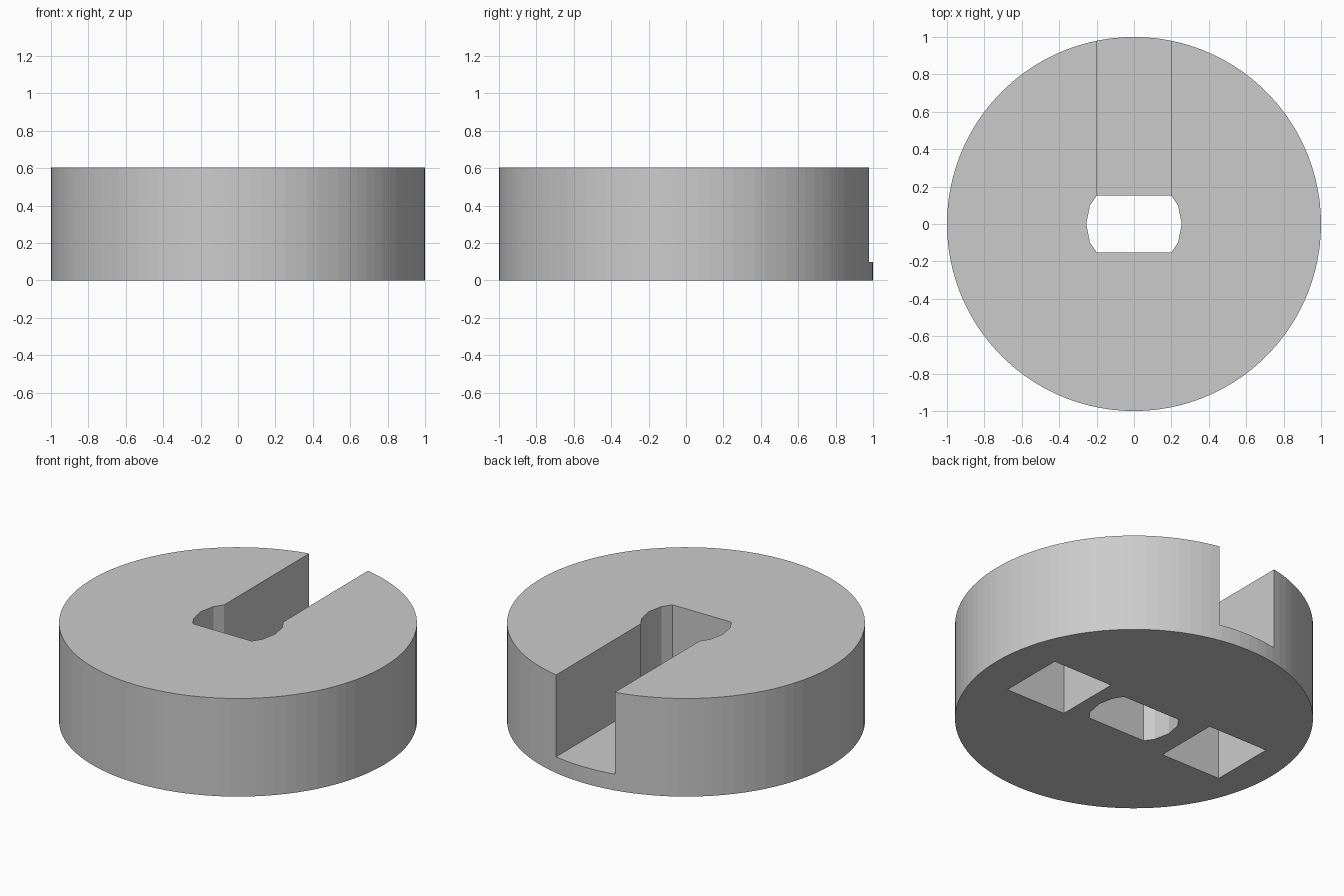
import bpy, bmesh
from math import cos, sin, pi

cube = bpy.data.objects.get("Cube")
if cube:
    bpy.data.objects.remove(cube, do_unlink=True)

RADIUS, HEIGHT = 1.0, 0.605

grey = bpy.data.materials.new("plain_grey")
grey.use_nodes = True
grey.diffuse_color = (0.6, 0.6, 0.6, 1)
grey.node_tree.nodes["Principled BSDF"].inputs["Base Color"].default_value = (0.6, 0.6, 0.6, 1)


def prism(name, outline, low, high):
    """Extrude a counter-clockwise outline from low to high."""
    bm = bmesh.new()
    base = bm.faces.new([bm.verts.new((x, y, low)) for x, y in outline])
    top = bmesh.ops.extrude_face_region(bm, geom=[base])["geom"]
    verts = [v for v in top if isinstance(v, bmesh.types.BMVert)]
    bmesh.ops.translate(bm, verts=verts, vec=(0, 0, high - low))
    bmesh.ops.recalc_face_normals(bm, faces=bm.faces)
    mesh = bpy.data.meshes.new(name)
    bm.to_mesh(mesh)
    bm.free()
    mesh.materials.append(grey)
    obj = bpy.data.objects.new(name, mesh)
    bpy.context.collection.objects.link(obj)
    return obj


def box(x0, x1, y0, y1):
    return [(x0, y0), (x1, y0), (x1, y1), (x0, y1)]


def cut(target, cutter):
    """Subtract the cutter, apply the result and discard the cutter."""
    mod = target.modifiers.new("cut", 'BOOLEAN')
    mod.operation = 'DIFFERENCE'
    mod.solver = 'EXACT'
    mod.object = cutter
    bpy.context.view_layer.objects.active = target
    bpy.ops.object.modifier_apply(modifier=mod.name)
    bpy.data.objects.remove(cutter, do_unlink=True)


# Round body
sides = 100
circle = [(RADIUS * cos(2 * pi * i / sides), RADIUS * sin(2 * pi * i / sides))
          for i in range(sides)]
body = prism("round_body", circle, 0, HEIGHT)

# Through hole with two flats and faceted round ends
right_end = [(0.199, -0.153), (0.236, -0.098), (0.255, 0), (0.236, 0.098), (0.199, 0.153)]
left_end = [(-x, -y) for x, y in right_end]
cut(body, prism("shaft_hole", right_end + left_end, -0.1, HEIGHT + 0.1))

# Open slot from the hole to the back, leaving a thin floor
cut(body, prism("back_slot", box(-0.2, 0.2, 0.15, 1.2), 0.1, HEIGHT + 0.1))

# Two square blind pockets in the underside
half = 0.205
for centre in (0.545, -0.585):
    cut(body, prism("square_pocket", box(centre - half, centre + half, -half, half), -0.1, 0.41))
